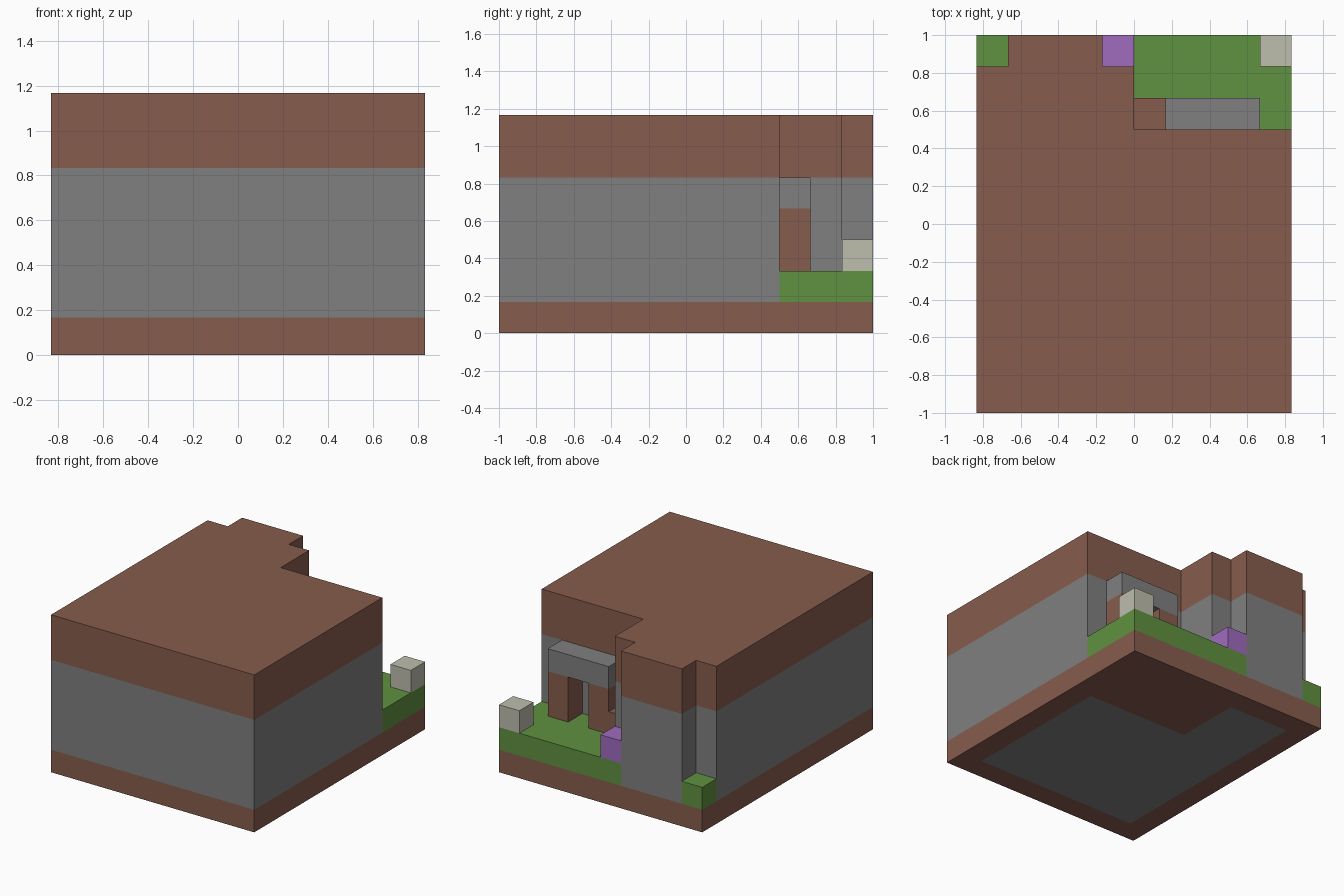
import bpy, bmesh
from mathutils import Vector

if "Cube" in bpy.data.objects:
    bpy.data.objects.remove(bpy.data.objects["Cube"], do_unlink=True)

U = 1 / 6  # one building cell


def make_material(name, rgb):
    mat = bpy.data.materials.new(name)
    mat.use_nodes = True
    mat.diffuse_color = (*rgb, 1)
    mat.node_tree.nodes["Principled BSDF"].inputs["Base Color"].default_value = (*rgb, 1)
    return mat


brown = make_material("earth_brown", (0.242, 0.107, 0.075))
grey = make_material("stone_grey", (0.214, 0.214, 0.214))
green = make_material("grass_green", (0.117, 0.283, 0.051))
purple = make_material("flower_purple", (0.35, 0.15, 0.52))
beige = make_material("pale_stone", (0.51, 0.51, 0.42))


def prism(name, outline, bottom, top, mats, cuts=(), rule=None):
    """Extrude an outline given in cells, cut it at planes, colour faces by rule."""
    bm = bmesh.new()
    verts = [bm.verts.new((x * U, y * U, bottom * U)) for x, y in outline]
    face = bm.faces.new(verts)
    ext = bmesh.ops.extrude_face_region(bm, geom=[face])
    moved = [v for v in ext["geom"] if isinstance(v, bmesh.types.BMVert)]
    bmesh.ops.translate(bm, verts=moved, vec=(0, 0, (top - bottom) * U))
    for axis, level in cuts:
        normal = Vector((0, 0, 0))
        normal[axis] = 1
        bmesh.ops.bisect_plane(bm, geom=bm.verts[:] + bm.edges[:] + bm.faces[:],
                               plane_co=normal * level * U, plane_no=normal)
    bmesh.ops.recalc_face_normals(bm, faces=bm.faces[:])
    if rule:
        for f in bm.faces:
            f.material_index = rule(f.calc_center_median() / U, f.normal)
    mesh = bpy.data.meshes.new(name)
    bm.to_mesh(mesh)
    bm.free()
    for mat in mats:
        mesh.materials.append(mat)
    obj = bpy.data.objects.new(name, mesh)
    bpy.context.collection.objects.link(obj)
    return obj


def box(name, x, y, z, mat, **options):
    outline = [(x[0], y[0]), (x[1], y[0]), (x[1], y[1]), (x[0], y[1])]
    return prism(name, outline, z[0], z[1], [mat], **options)


# Foundation slab with a stone floor showing underneath, one cell in from the walls
def floor_rule(c, n):
    inside = -4 < c.x < 4 and -5 < c.y < 5 and (c.y < 2 or c.x < -1)
    return int(n.z < -0.5 and inside)


prism("foundation", [(-5, -6), (5, -6), (5, 6), (-5, 6)], 0, 1, [brown, grey],
      [(0, -4), (0, -1), (0, 4), (1, -5), (1, 2), (1, 5)], floor_rule)

# Main block: stone walls below, brown roof band above
footprint = [(-5, -6), (5, -6), (5, 3), (0, 3), (0, 5), (-1, 5),
             (-1, 6), (-4, 6), (-4, 5), (-5, 5)]
prism("building", footprint, 1, 7, [grey, brown], [(2, 5)],
      lambda c, n: int(c.z > 5))

# Grass terrace and the small corner tuft
prism("grass_terrace", [(0, 3), (5, 3), (5, 6), (-1, 6), (-1, 5), (0, 5)], 1, 2, [green])
box("corner_grass", (-5, -4), (5, 6), (1, 2), green)

# Entrance porch: lintel on two posts with a step beside it
box("porch_lintel", (1, 4), (3, 4), (4, 5), grey)
for label, x in (("left", 3), ("right", 1)):
    box(label + "_porch_post", (x, x + 1), (3, 4), (2, 4), brown)
box("porch_step", (0, 1), (3, 4), (2, 3), brown)

# Garden blocks
box("flower_block", (-1, 0), (5, 6), (2, 3), purple)
box("pale_block", (4, 5), (5, 6), (2, 3), beige)
